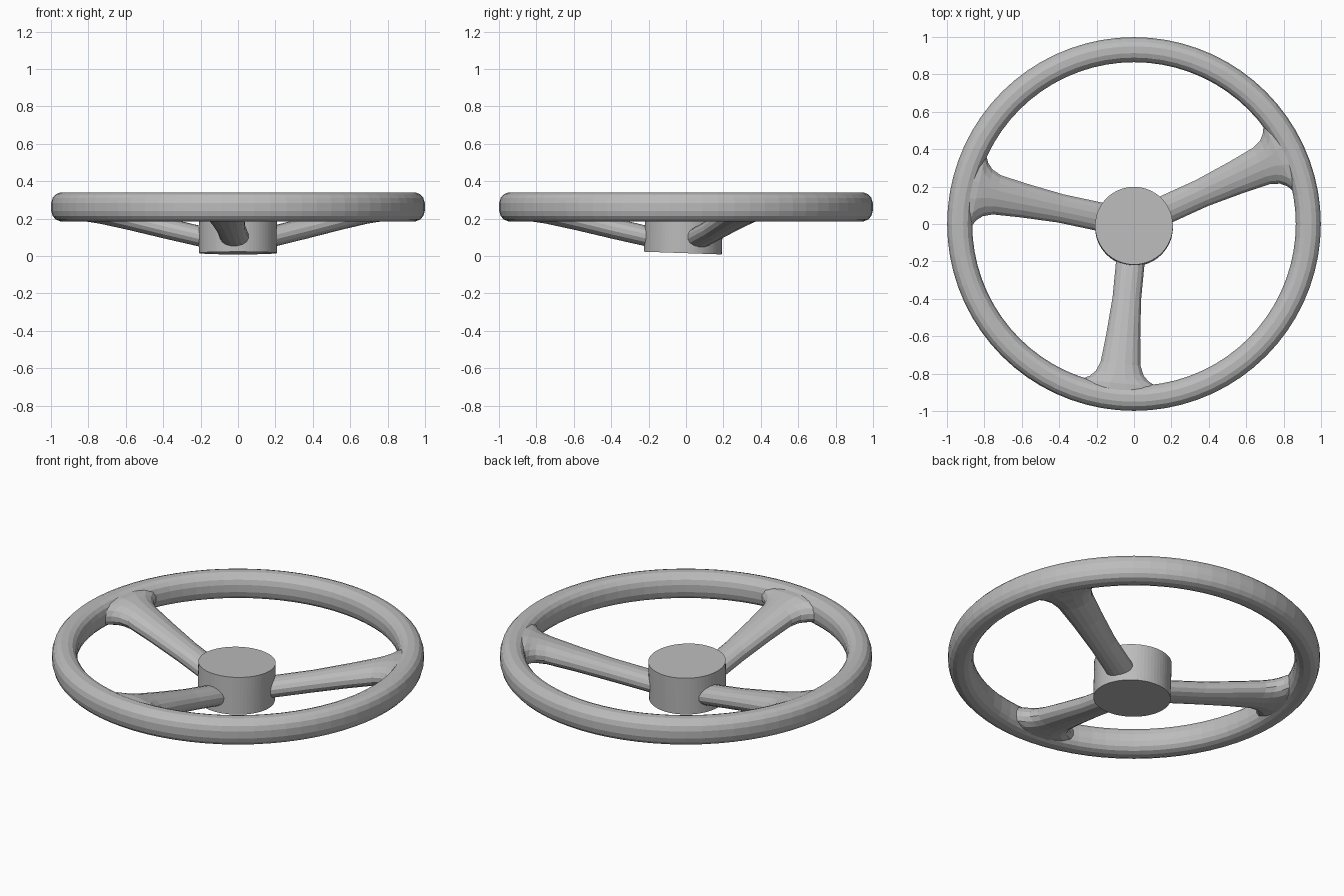
import bpy, bmesh
from math import sin, cos, pi, radians
from mathutils import Vector, Matrix

old = bpy.data.objects.get("Cube")
if old:
    bpy.data.objects.remove(old, do_unlink=True)

grey = bpy.data.materials.new("plain grey")
grey.use_nodes = True
colour = (0.5, 0.5, 0.5, 1)
grey.diffuse_color = colour
grey.node_tree.nodes["Principled BSDF"].inputs["Base Color"].default_value = colour


def finish(name, bm):
    bmesh.ops.recalc_face_normals(bm, faces=bm.faces)
    mesh = bpy.data.meshes.new(name)
    bm.to_mesh(mesh)
    bm.free()
    mesh.materials.append(grey)
    obj = bpy.data.objects.new(name, mesh)
    bpy.context.collection.objects.link(obj)
    return obj


def oval(half_width, half_height, power, sides=16):
    """Points of a rounded oval; a power above 2 makes it squarer."""
    def bend(v):
        return (1 if v >= 0 else -1) * abs(v) ** (2 / power)
    turns = [2 * pi * (i + 0.5) / sides for i in range(sides)]
    return [(half_width * bend(cos(t)), half_height * bend(sin(t))) for t in turns]


def loft(name, rings, closed=False):
    """Skin a row of rings, joined end to start or capped."""
    bm = bmesh.new()
    loops = [[bm.verts.new(p) for p in ring] for ring in rings]
    pairs = list(zip(loops, loops[1:]))
    if closed:
        pairs.append((loops[-1], loops[0]))
    else:
        bm.faces.new(loops[0])
        bm.faces.new(loops[-1])
    for a, b in pairs:
        for i in range(len(a)):
            j = (i + 1) % len(a)
            bm.faces.new((a[i], a[j], b[j], b[i]))
    return finish(name, bm)


# Rim: a rounded oval swept around the circle
RIM_R, RIM_Z, SEGMENTS = 0.932, 0.263, 72
section = oval(0.068, 0.078, 2.5)
rim = []
for k in range(SEGMENTS):
    a = 2 * pi * k / SEGMENTS
    rim.append([Vector(((RIM_R + u) * cos(a), (RIM_R + u) * sin(a), RIM_Z + v))
                for u, v in section])
loft("rim", rim, closed=True)

# Spokes: ovals rising outward and flaring into the rim
# distance, half width, centre height, half height
stations = [(0.15, 0.078, 0.093, 0.056), (0.4, 0.078, 0.15, 0.057),
            (0.6, 0.093, 0.2, 0.06), (0.75, 0.109, 0.237, 0.065),
            (0.8, 0.13, 0.248, 0.068), (0.83, 0.16, 0.254, 0.07),
            (0.855, 0.21, 0.259, 0.071), (0.91, 0.25, 0.263, 0.07)]
for name, angle in (("front_spoke", 264.5), ("right_spoke", 168), ("left_spoke", 24.5)):
    turn = Matrix.Rotation(radians(angle), 3, "Z")
    loft(name, [[turn @ Vector((s, u, z + v)) for u, v in oval(w, h, 2.1)]
                for s, w, z, h in stations])

# Hub: a slightly tilted cylinder
bm = bmesh.new()
bmesh.ops.create_cone(bm, cap_ends=True, segments=64, radius1=0.208, radius2=0.208, depth=0.218)
hub = finish("hub", bm)
hub.location = (0, -0.013, 0.125)
hub.rotation_euler.x = radians(-2)
